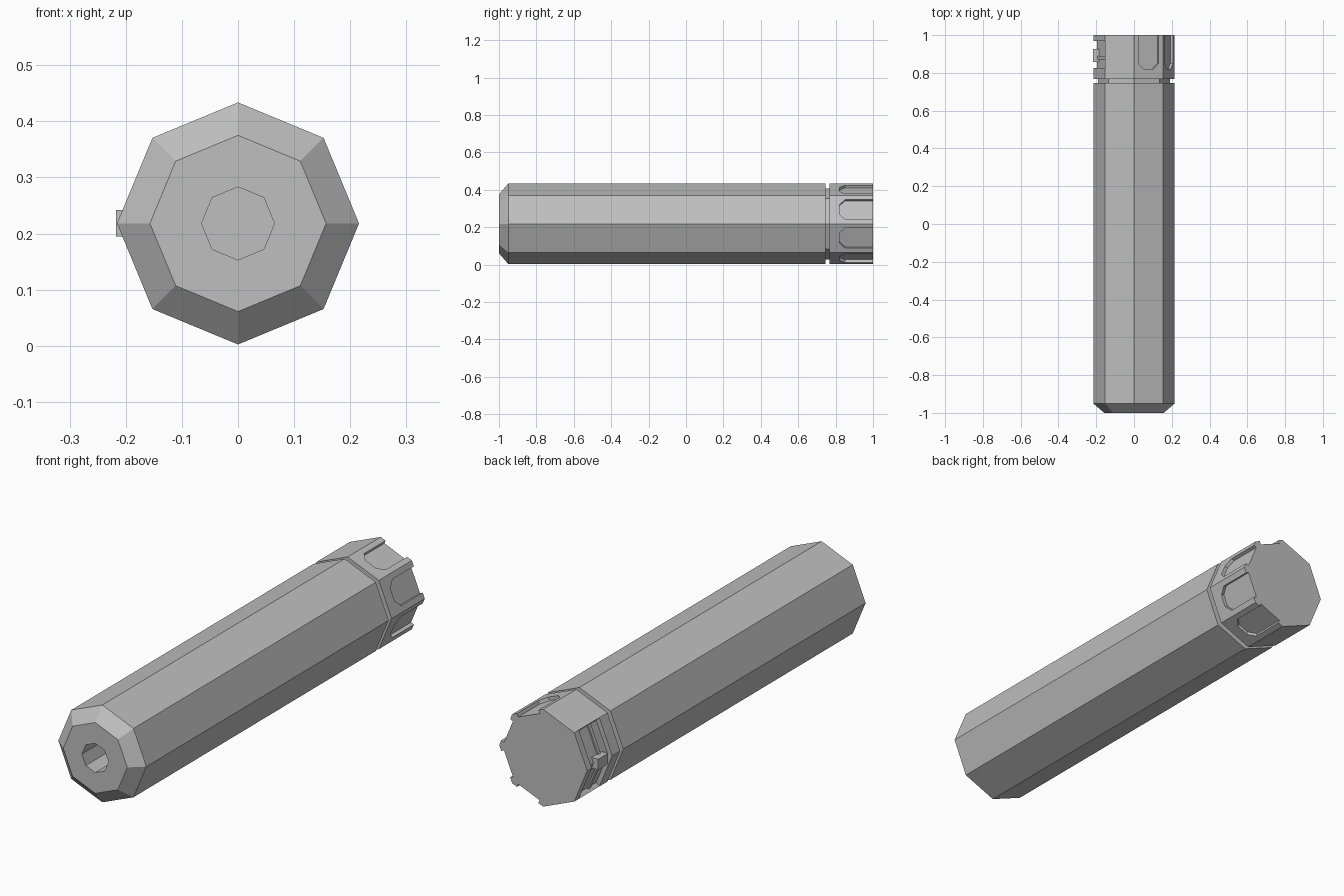
import bpy
import bmesh
from math import sin, cos, pi, radians
from mathutils import Matrix

if "Cube" in bpy.data.objects:
    bpy.data.objects.remove(bpy.data.objects["Cube"], do_unlink=True)

R = 0.2157       # outer octagon radius
AXIS_Z = 0.218   # height of the long axis

metal = bpy.data.materials.new("grey metal")
metal.use_nodes = True
grey = (0.52, 0.52, 0.52, 1)
metal.diffuse_color = grey
metal.node_tree.nodes["Principled BSDF"].inputs["Base Color"].default_value = grey


def make_object(name, bm, matrix=Matrix()):
    """Turn a bmesh into an object lying on the long axis."""
    bm.transform(Matrix.Translation((0, 0, AXIS_Z)) @ matrix)
    bmesh.ops.recalc_face_normals(bm, faces=bm.faces)
    mesh = bpy.data.meshes.new(name)
    bm.to_mesh(mesh)
    bm.free()
    mesh.materials.append(metal)
    obj = bpy.data.objects.new(name, mesh)
    bpy.context.collection.objects.link(obj)
    return obj


def polar(r, degrees):
    a = radians(degrees)
    return r * cos(a), r * sin(a)


def lathe(name, profile):
    """Eight-sided turned part from (y, radius) pairs, capped at both ends."""
    bm = bmesh.new()
    rings = []
    for y, r in profile:
        points = [polar(r, 45 * i) for i in range(8)]
        rings.append([bm.verts.new((x, y, z)) for x, z in points])
    for a, b in zip(rings, rings[1:]):
        for i in range(8):
            j = (i + 1) % 8
            bm.faces.new((a[i], a[j], b[j], b[i]))
    bm.faces.new(rings[0])
    bm.faces.new(rings[-1])
    return make_object(name, bm)


def prism(name, outline, low, high, axis="y", matrix=Matrix()):
    """Extrude an outline along y (outline in x, z) or along x (outline in y, z)."""
    bm = bmesh.new()

    def ring(t):
        return [bm.verts.new((u, t, v) if axis == "y" else (t, u, v)) for u, v in outline]

    a, b = ring(low), ring(high)
    bm.faces.new(a)
    bm.faces.new(b)
    n = len(outline)
    for i in range(n):
        j = (i + 1) % n
        bm.faces.new((a[i], a[j], b[j], b[i]))
    return make_object(name, bm, matrix)


def cut(target, cutter):
    """Subtract the cutter and delete it."""
    mod = target.modifiers.new("cut", "BOOLEAN")
    mod.operation = "DIFFERENCE"
    mod.solver = "EXACT"
    mod.object = cutter
    bpy.context.view_layer.objects.active = target
    bpy.ops.object.modifier_apply(modifier=mod.name)
    bpy.data.objects.remove(cutter, do_unlink=True)


def sector(inner, outer):
    """Two-face strip of octagon on the -x side."""
    angles = (135, 180, 225)
    return [polar(outer, a) for a in angles] + [polar(inner, a) for a in reversed(angles)]


# Long body with chamfered muzzle and bore
lathe("body", [(0.7, 0.065), (-1, 0.065), (-1, 0.157), (-0.95, R), (0.747, R)])

# Narrow neck forming the groove
lathe("neck", [(0.74, 0.19), (0.775, 0.19)])

# Rear collar
collar = lathe("collar", [(0.768, R), (1, R)])

# Chamfered grip pockets, open at the back, on the four +x faces
half, corner, start = 0.057, 0.03, 0.82
pocket = [(start, half - corner), (start + corner, half), (1.05, half),
          (1.05, -half), (start + corner, -half), (start, corner - half)]
floor = R * cos(pi / 8) - 0.015
for k in range(-2, 2):
    turn = Matrix.Rotation(-radians(22.5 + 45 * k), 4, "Y")
    cut(collar, prism("pocket_cutter", pocket, floor, 0.3, "x", turn))

# Channel for the latch on the two -x faces
cut(collar, prism("channel_cutter", sector(0.195, 0.3), 0.825, 0.968))

# Spring band and latch button inside the channel
prism("spring_band", sector(0.18, 0.202), 0.872, 0.89)
prism("latch_button", [(0.857, -0.023), (0.926, -0.023), (0.926, 0.024), (0.857, 0.024)],
      -0.2175, -0.17, "x")
